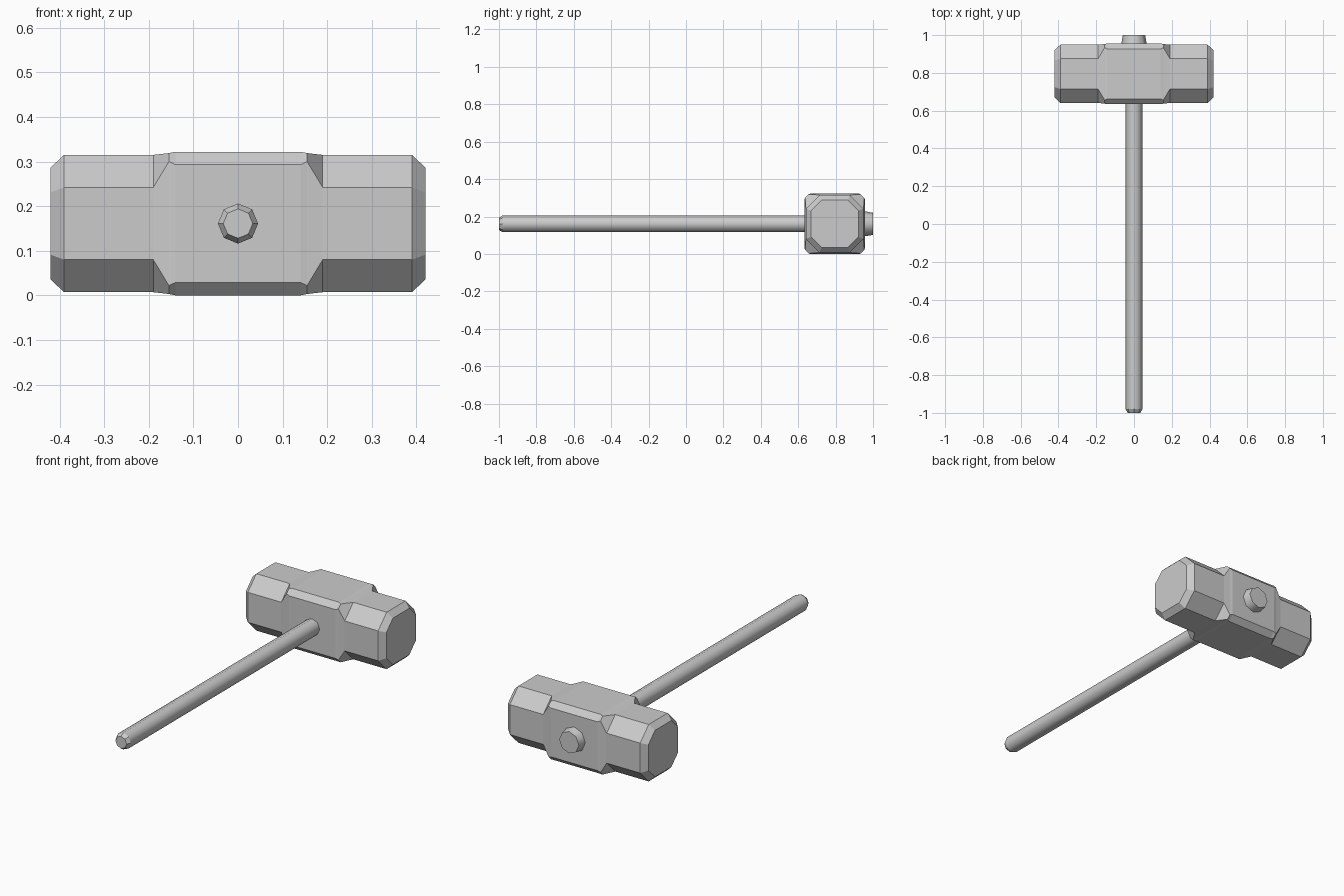
import bpy
from math import sin, cos, pi

if "Cube" in bpy.data.objects:
    bpy.data.objects.remove(bpy.data.objects["Cube"])

ZC, YC = 0.161, 0.795   # handle / head centre lines


def loft(name, rings, smooth_bands=()):
    """Skin a list of 8-point rings and cap both ends."""
    n = len(rings[0])
    verts = [p for r in rings for p in r]
    faces = [tuple(range(n))[::-1]]
    smooth = [False]
    for b in range(len(rings) - 1):
        for i in range(n):
            j = (i + 1) % n
            faces.append((b * n + i, b * n + j, (b + 1) * n + j, (b + 1) * n + i))
            smooth.append(b in smooth_bands)
    faces.append(tuple(range((len(rings) - 1) * n, len(rings) * n)))
    smooth.append(False)
    me = bpy.data.meshes.new(name)
    me.from_pydata(verts, [], faces)
    me.polygons.foreach_set("use_smooth", smooth)
    ob = bpy.data.objects.new(name, me)
    bpy.context.collection.objects.link(ob)
    return ob


def chamfered_square(x, h, f):
    """Square of half size h with flats of half length f, across x."""
    pts = [(h, -f), (h, f), (f, h), (-f, h), (-h, f), (-h, -f), (-f, -h), (f, -h)]
    return [(x, YC + a, ZC + b) for a, b in pts]


def octagon(y, r):
    return [(r * sin(i * pi / 4), y, ZC + r * cos(i * pi / 4)) for i in range(8)]


# Hammer head: half profile (x, half size, half flat), mirrored about x = 0
half = [(0.14, 0.161, 0.132), (0.155, 0.158, 0.139), (0.19, 0.154, 0.081),
        (0.39, 0.154, 0.081), (0.42, 0.126, 0.070)]
profile = [(-x, h, f) for x, h, f in reversed(half)] + half
loft("hammer_head", [chamfered_square(*p) for p in profile])

# Handle with a bevelled butt
loft("handle", [octagon(-1.0, 0.033), octagon(-0.98, 0.045), octagon(0.90, 0.045)],
     smooth_bands=(1,))

# Tapered handle end poking out of the far side of the head
loft("handle_end", [octagon(0.90, 0.077), octagon(1.0, 0.059)], smooth_bands=(0,))
